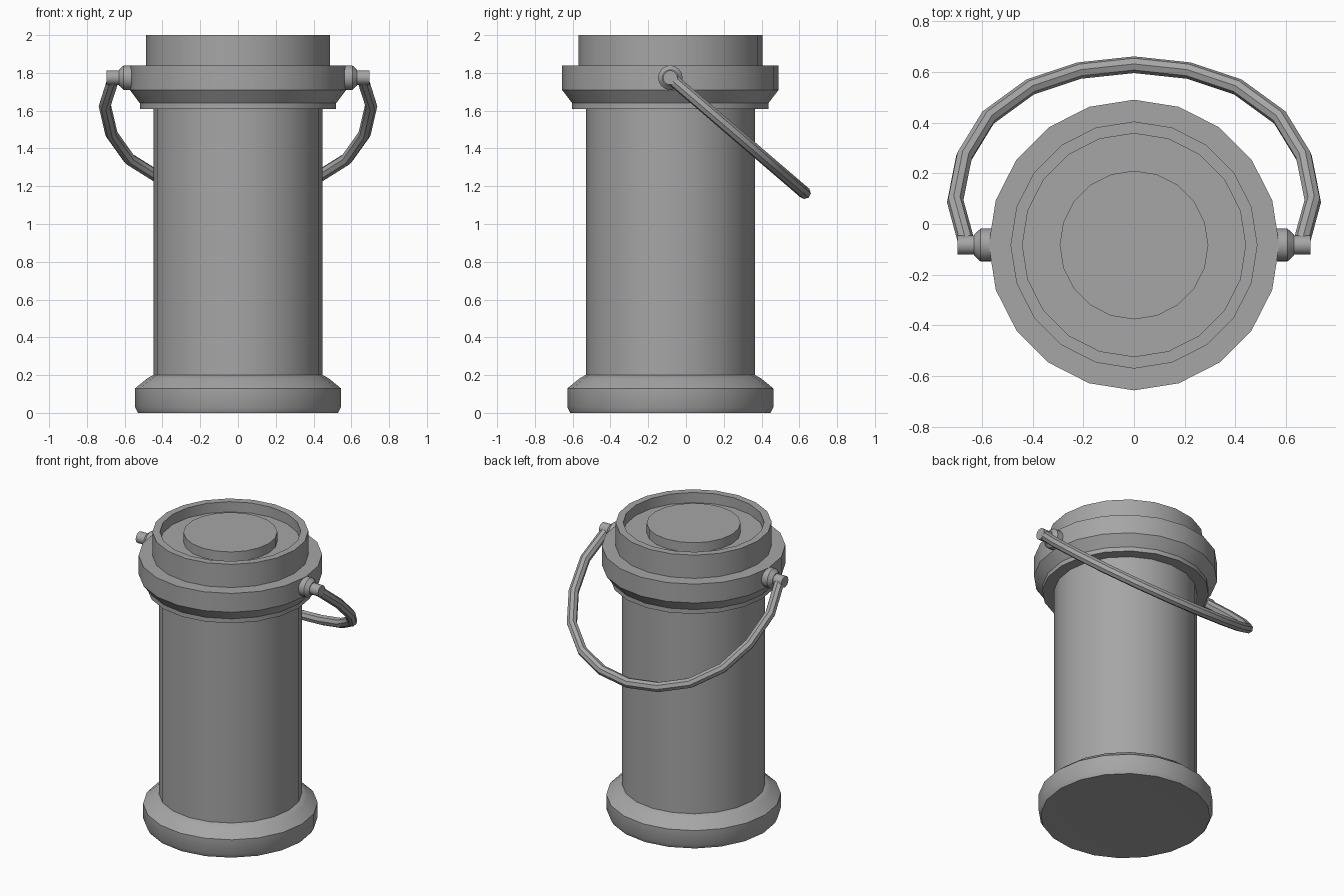
import bpy
import bmesh
import math
from mathutils import Matrix

cube = bpy.data.objects.get("Cube")
if cube:
    bpy.data.objects.remove(cube, do_unlink=True)

grey = bpy.data.materials.new("mid_grey")
grey.use_nodes = True
grey.diffuse_color = (0.38, 0.38, 0.38, 1)
grey.node_tree.nodes["Principled BSDF"].inputs["Base Color"].default_value = grey.diffuse_color

BODY_Y = -0.083
PIVOT_Z = 1.775


def finish(obj):
    """Give the part its colour and smooth shading with sharp edges kept."""
    obj.data.materials.clear()
    obj.data.materials.append(grey)
    bpy.ops.object.select_all(action="DESELECT")
    obj.select_set(True)
    bpy.context.view_layer.objects.active = obj
    bpy.ops.object.shade_smooth_by_angle(angle=math.radians(30))


def lathe(name, profile, matrix, sides=20):
    """Spin a (radius, height) profile around z, then place it."""
    bm = bmesh.new()
    verts = [bm.verts.new((r, 0, z)) for r, z in profile]
    edges = [bm.edges.new(pair) for pair in zip(verts, verts[1:])]
    bmesh.ops.spin(bm, geom=verts + edges, cent=(0, 0, 0), axis=(0, 0, 1),
                   angle=math.tau, steps=sides)
    bmesh.ops.remove_doubles(bm, verts=bm.verts, dist=0.0001)
    bmesh.ops.recalc_face_normals(bm, faces=bm.faces)
    bm.transform(matrix)
    mesh = bpy.data.meshes.new(name)
    bm.to_mesh(mesh)
    bm.free()
    obj = bpy.data.objects.new(name, mesh)
    bpy.context.collection.objects.link(obj)
    finish(obj)


# Round parts of the canister, bottom to top
upright = Matrix.Translation((0, BODY_Y, 0))
lathe("base", [(0, 0.005), (0.37, 0.005), (0.53, 0), (0.545, 0.03), (0.545, 0.13),
               (0.48, 0.183), (0.45, 0.2), (0, 0.2)], upright)
lathe("body", [(0, 0.15), (0.447, 0.15), (0.447, 1.65), (0, 1.65)], upright)
lathe("collar", [(0, 1.61), (0.52, 1.61), (0.52, 1.64), (0.573, 1.71),
                 (0.573, 1.84), (0, 1.84)], upright)
lathe("lid", [(0, 1.8), (0.487, 1.8), (0.487, 2), (0.44, 2), (0.44, 1.93),
              (0.293, 1.93), (0.293, 1.995), (0, 1.995)], upright)

# Hinge on each side: chamfered boss and pin, turned to point outward
for side, sign in (("left", 1), ("right", -1)):
    outward = Matrix.Translation((0, BODY_Y, PIVOT_Z)) @ Matrix.Rotation(sign * math.pi / 2, 4, "Y")
    lathe(side + "_hinge_boss", [(0, 0.53), (0.065, 0.53), (0.065, 0.605),
                                 (0.042, 0.63), (0, 0.63)], outward, 16)
    lathe(side + "_hinge_pin", [(0, 0.6), (0.038, 0.6), (0.038, 0.695), (0, 0.695)], outward, 16)

# Carrying handle: a tube hanging down behind the body in a tilted plane
half = [(0.66, -0.075), (0.705, 0.09), (0.67, 0.265), (0.575, 0.42), (0.41, 0.54), (0.215, 0.605)]
path = half + [(0, 0.628)] + [(-x, y) for x, y in reversed(half)]
curve = bpy.data.curves.new("handle", "CURVE")
curve.dimensions = "3D"
curve.bevel_depth = 0.033
curve.bevel_resolution = 2
curve.use_fill_caps = True
spline = curve.splines.new("POLY")
spline.points.add(len(path) - 1)
for point, (x, y) in zip(spline.points, path):
    point.co = (x, y, PIVOT_Z - (y - BODY_Y) * 0.858, 1)
handle = bpy.data.objects.new("handle", curve)
bpy.context.collection.objects.link(handle)
bpy.ops.object.select_all(action="DESELECT")
handle.select_set(True)
bpy.context.view_layer.objects.active = handle
bpy.ops.object.convert(target="MESH")
finish(bpy.context.view_layer.objects.active)
